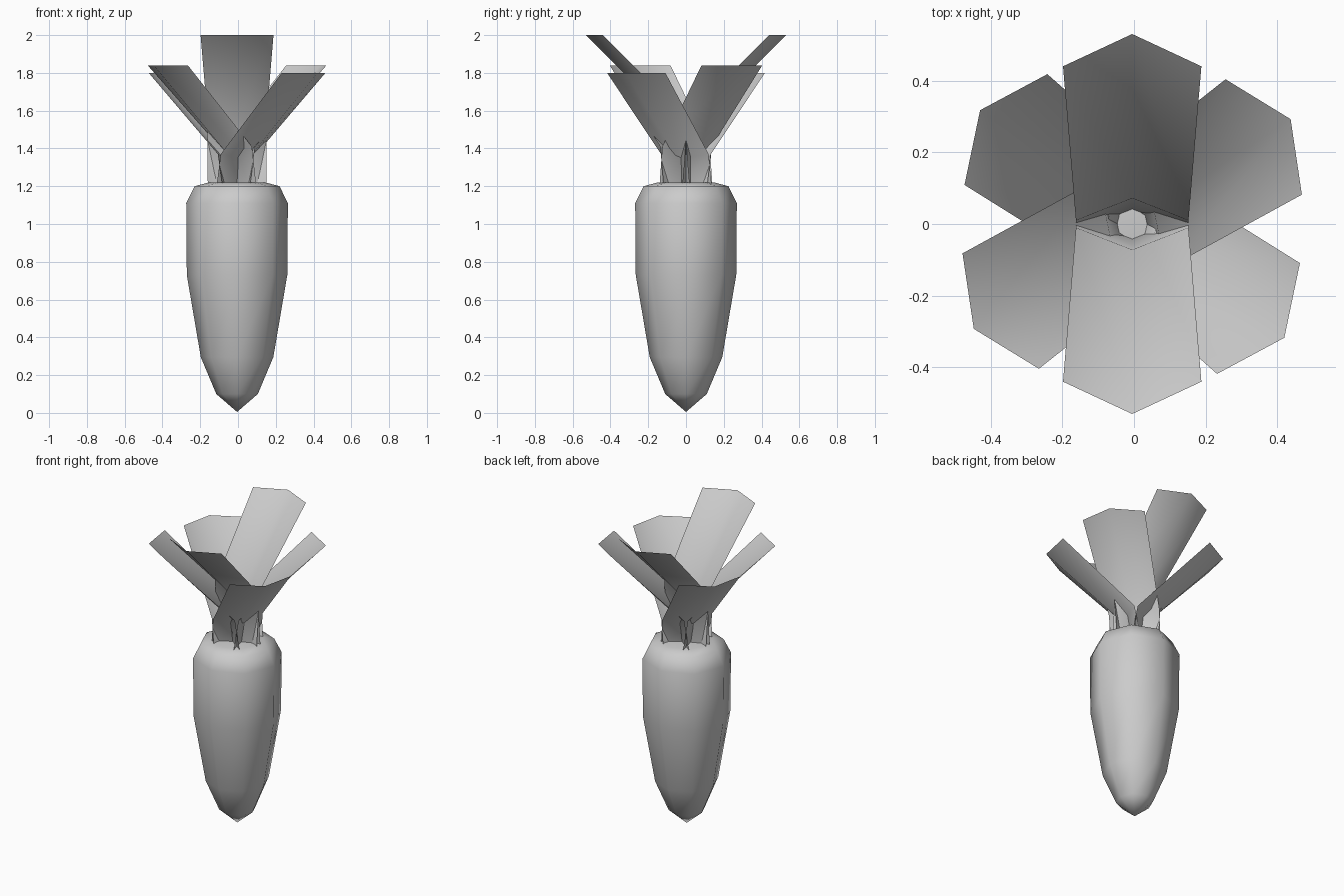
import bpy
from math import sin, cos, pi, radians

if "Cube" in bpy.data.objects:
    bpy.data.objects.remove(bpy.data.objects["Cube"])


def make_object(name, verts, faces):
    mesh = bpy.data.meshes.new(name)
    mesh.from_pydata(verts, [], faces)
    mesh.update()
    for p in mesh.polygons:
        p.use_smooth = True
    ob = bpy.data.objects.new(name, mesh)
    bpy.context.collection.objects.link(ob)
    return ob


CX = -0.005

# Root: eight-sided lathe with a pointed tip and a flat crown
SIDES = 8
profile = [(0.11, 0.10), (0.192, 0.295), (0.266, 0.73),
           (0.269, 1.11), (0.225, 1.20), (0.15, 1.22)]
verts = [(CX, 0, 0.005)]
for r, z in profile:
    verts += [(CX + r * cos(2 * pi * i / SIDES), r * sin(2 * pi * i / SIDES), z)
              for i in range(SIDES)]
faces = [(0, 1 + (i + 1) % SIDES, 1 + i) for i in range(SIDES)]
for k in range(len(profile) - 1):
    a, b = 1 + k * SIDES, 1 + (k + 1) * SIDES
    for i in range(SIDES):
        j = (i + 1) % SIDES
        faces.append((a + i, a + j, b + j, b + i))
last = 1 + (len(profile) - 1) * SIDES
faces.append(tuple(range(last, last + SIDES)))
make_object("root", verts, faces)


# Leaf: creased strip, upright stem then a blade leaning out at 45 degrees
def leaf(name, angle, top):
    # half width, edge reach, edge height, crease reach, crease height
    rows = [(0.155, -0.02, 1.20, 0.04, 1.20),
            (0.157, 0.01, top - 0.43, 0.072, top - 0.458),
            (0.193, 0.44, top, 0.53, top)]
    c, s = cos(radians(angle)), sin(radians(angle))
    pts = []
    for w, re, ze, rc, zc in rows:
        for r, t, z in ((re, -w, ze), (rc, 0, zc), (re, w, ze)):
            pts.append((CX + r * c - t * s, r * s + t * c, z))
    quads = [(k + i, k + i + 3, k + i + 4, k + i + 1) for k in (0, 3) for i in (0, 1)]
    make_object(name, pts, quads)


leaf("leaf_back", 90, 2.0)
leaf("leaf_front", -90, 2.0)
leaf("leaf_back_right", 33.5, 1.84)
leaf("leaf_front_left", 213.5, 1.84)
leaf("leaf_back_left", 143.2, 1.80)
leaf("leaf_front_right", 323.2, 1.80)
